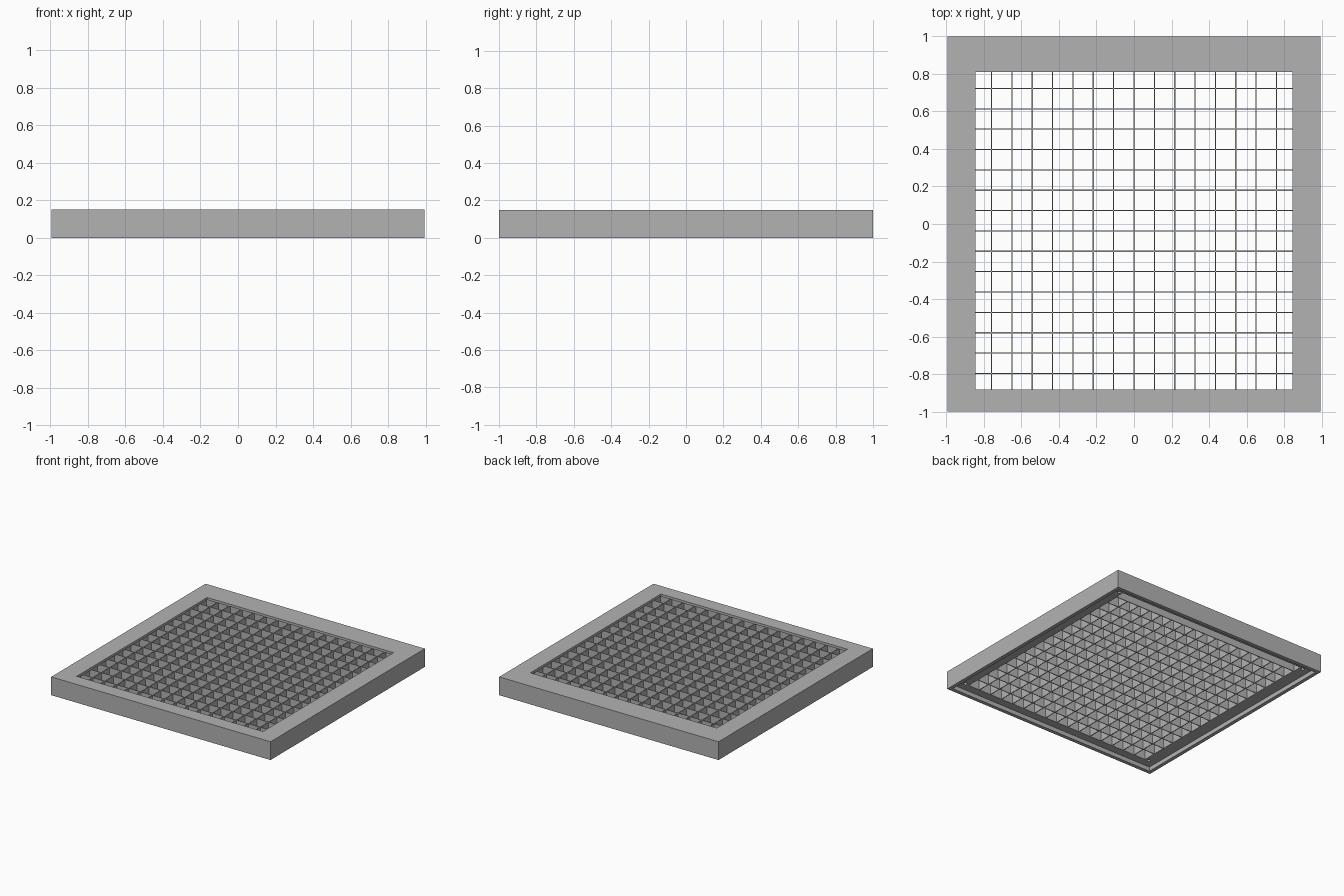
import bpy
import bmesh
from mathutils import Matrix, Vector

if "Cube" in bpy.data.objects:
    bpy.data.objects.remove(bpy.data.objects["Cube"], do_unlink=True)

HALF_X, HALF_Y, HEIGHT = 0.995, 1.0, 0.15
RECESS, LIP_BOTTOM = 0.035, 0.13
SHIFT = -0.037             # the core sits off-centre toward the front
PITCH, SLAT, CELLS = 0.1085, 0.006, 8
CORE = PITCH * CELLS + SLAT / 2
OPENING = 0.846

grey = bpy.data.materials.new("plain grey")
grey.use_nodes = True
grey.diffuse_color = (0.45, 0.45, 0.45, 1)
grey.node_tree.nodes["Principled BSDF"].inputs["Base Color"].default_value = grey.diffuse_color


def add_box(bm, low, high):
    low, high = Vector(low), Vector(high)
    place = Matrix.Translation((low + high) / 2) @ Matrix.Diagonal((*(high - low), 1))
    bmesh.ops.create_cube(bm, size=1, matrix=place)


def finish(bm, name):
    mesh = bpy.data.meshes.new(name)
    bm.to_mesh(mesh)
    bm.free()
    mesh.materials.append(grey)
    obj = bpy.data.objects.new(name, mesh)
    bpy.context.collection.objects.link(obj)
    return obj


def box(name, low, high):
    bm = bmesh.new()
    add_box(bm, low, high)
    return finish(bm, name)


def cut(target, cutter):
    cutter.hide_render = True
    mod = target.modifiers.new("cut", "BOOLEAN")
    mod.operation, mod.solver, mod.object = "DIFFERENCE", "EXACT", cutter
    bpy.context.view_layer.objects.active = target
    bpy.ops.object.modifier_apply(modifier=mod.name)
    bpy.data.objects.remove(cutter, do_unlink=True)


# Frame: block with a bottom recess, a pocket for the core and a top opening
frame = box("frame", (-HALF_X, -HALF_Y, 0), (HALF_X, HALF_Y, HEIGHT))
rim = 0.03
cut(frame, box("recess_cutter", (rim - HALF_X, rim - HALF_Y, -0.1),
               (HALF_X - rim, HALF_Y - rim, RECESS)))
cut(frame, box("pocket_cutter", (-CORE, SHIFT - CORE, -0.1),
               (CORE, CORE - SHIFT, LIP_BOTTOM)))
cut(frame, box("opening_cutter", (-OPENING, SHIFT - OPENING, -0.1),
               (OPENING, SHIFT + OPENING, 0.3)))

# Blind screw holes in the four underside corners
bm = bmesh.new()
for x in (-0.9, 0.9):
    for y in (-0.9, 0.9):
        bmesh.ops.create_cone(bm, cap_ends=True, segments=16, radius1=0.014,
                              radius2=0.014, depth=0.1,
                              matrix=Matrix.Translation((x, y, RECESS)))
cut(frame, finish(bm, "hole_cutter"))

# Lattice core: crossed thin slats held under the lip
bm = bmesh.new()
for i in range(-CELLS, CELLS + 1):
    low, high = i * PITCH - SLAT / 2, i * PITCH + SLAT / 2
    add_box(bm, (low, SHIFT - CORE, RECESS), (high, SHIFT + CORE, LIP_BOTTOM))
    add_box(bm, (-CORE, SHIFT + low, RECESS), (CORE, SHIFT + high, LIP_BOTTOM))
finish(bm, "lattice_core")
